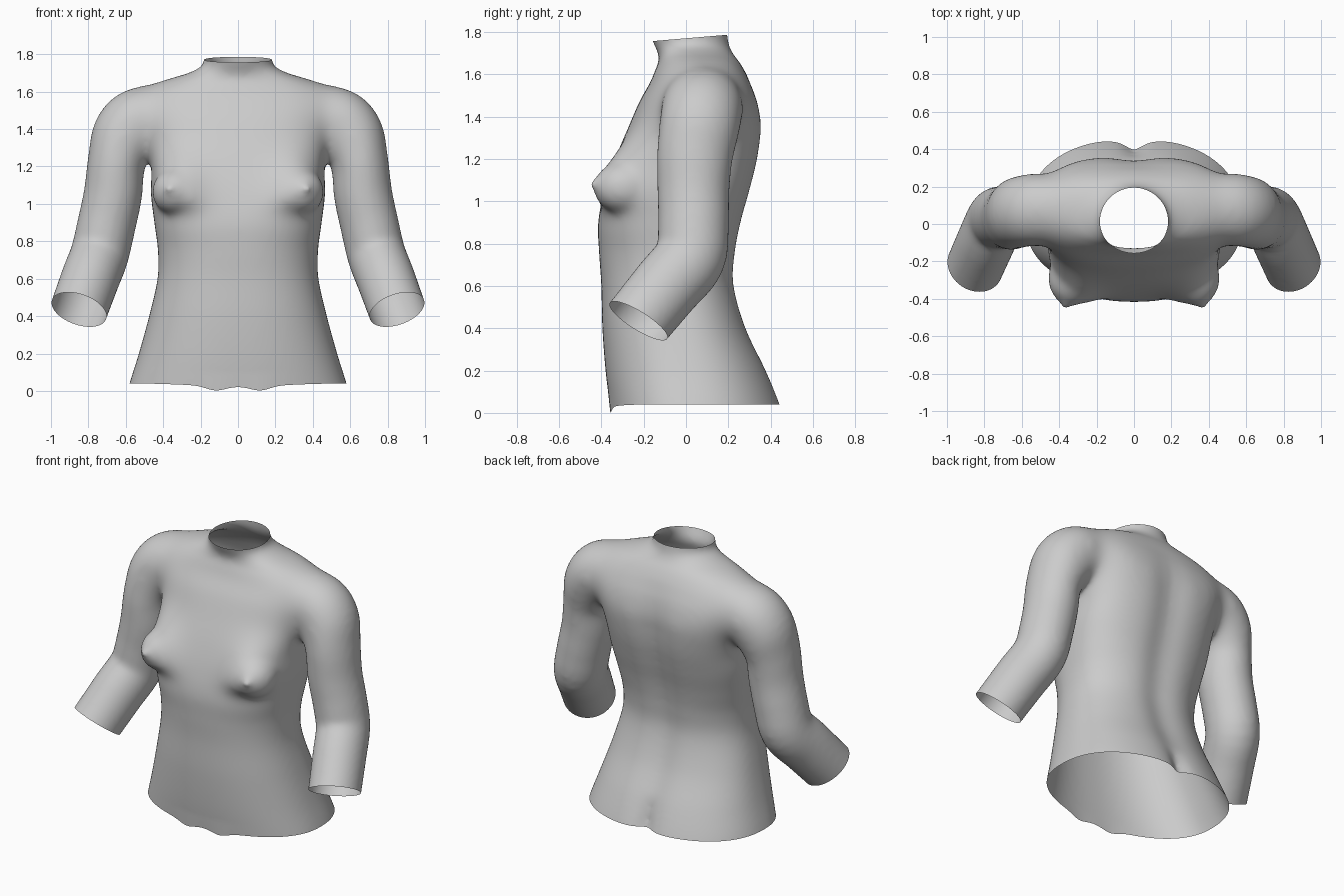
import bpy, bmesh
from math import cos, sin, pi, exp, copysign
from mathutils import Vector

if "Cube" in bpy.data.objects:
    bpy.data.objects.remove(bpy.data.objects["Cube"])


def spline(rows, steps):
    """Catmull-Rom interpolation through a table of equal-length rows."""
    out = []
    for i in range(len(rows) - 1):
        p0, p1, p2 = rows[max(i - 1, 0)], rows[i], rows[i + 1]
        p3 = rows[min(i + 2, len(rows) - 1)]
        for s in range(steps):
            t = s / steps
            out.append([0.5 * (2 * b + (c - a) * t + (2 * a - 5 * b + 4 * c - d) * t * t
                               + (3 * b - a - 3 * c + d) * t ** 3)
                        for a, b, c, d in zip(p0, p1, p2, p3)])
    return out + [list(rows[-1])]


def loft(bm, rings):
    """Closed skin through rings of points."""
    vs = [[bm.verts.new(p) for p in r] for r in rings]
    n = len(vs[0])
    for a, b in zip(vs, vs[1:]):
        for i in range(n):
            bm.faces.new((a[i], a[(i + 1) % n], b[(i + 1) % n], b[i]))
    bm.faces.new(vs[0])
    bm.faces.new(vs[-1])


bm = bmesh.new()

# Torso sections: z, half width, front y, back y, side y, roundness
torso = [
    (-.08, .61, -.34, .49, .02, 2.3), (.04, .58, -.36, .455, .02, 2.3),
    (.2, .53, -.38, .39, .0, 2.3), (.4, .475, -.395, .295, -.03, 2.3),
    (.6, .43, -.40, .24, -.06, 2.3), (.75, .428, -.41, .245, -.06, 2.3),
    (.9, .447, -.415, .27, -.05, 2.5), (1.05, .465, -.385, .31, -.02, 2.6),
    (1.2, .465, -.335, .345, .02, 2.7), (1.35, .50, -.272, .36, .05, 2.5),
    (1.47, .56, -.22, .34, .07, 2.4), (1.56, .57, -.17, .305, .075, 2.3),
    (1.62, .51, -.145, .275, .08, 2.1), (1.66, .41, -.13, .25, .075, 2),
    (1.70, .265, -.132, .22, .05, 2), (1.75, .185, -.155, .20, .02, 2),
    (1.84, .19, -.19, .19, .0, 2)]
rings = []
for z, hw, yf, yb, yc, n in spline(torso, 6):
    ring = []
    for i in range(128):
        a = 2 * pi * i / 128
        c, s = cos(a), sin(a)
        # squarer across the shoulder blades
        m = n + (.5 * exp(-((z - 1.4) / .15) ** 2) if s > 0 else 0)
        x = hw * copysign(abs(c) ** (2 / m), c)
        d = yb - yc if s > 0 else yc - yf
        y = yc + d * copysign(abs(s) ** (2 / m), s)
        if s > 0:   # spine groove and cleft
            fade = min(1, max(0, (1.6 - z) / .3))
            y -= .028 * fade * exp(-(x / .11) ** 2)
            y -= .035 * min(1, max(0, (.22 - z) / .15)) * exp(-(x / .045) ** 2)
        else:       # chest swelling down to the bust
            dz = z - 1.08
            f = exp(-(dz / .17) ** 2) if dz > 0 else exp(-abs(dz / .11) ** 3)
            y -= .105 * f * exp(-((abs(x) - .34) / .14) ** 2) * min(1, -s * 2.5)
        ring.append((x, y, z))
    rings.append(ring)
loft(bm, rings)

# Arm path: centre x, y, z, side radius, depth radius
arm = [
    (.38, .08, 1.52, .12, .14), (.51, .08, 1.465, .175, .195),
    (.60, .065, 1.365, .18, .195), (.65, .042, 1.22, .154, .18),
    (.669, .035, 1.05, .156, .17), (.705, .035, .88, .156, .167),
    (.74, .018, .73, .156, .167), (.79, -.09, .60, .156, .165),
    (.85, -.225, .435, .154, .16), (.89, -.315, .325, .154, .16)]
path = spline(arm, 4)
for side in (1, -1):
    rings = []
    for k, (x, y, z, ra, rb) in enumerate(path):
        t = (Vector(path[min(k + 1, len(path) - 1)][:3])
             - Vector(path[max(k - 1, 0)][:3])).normalized()
        u = Vector((1, 0, 0))
        u = (u - t * u.dot(t)).normalized()
        v = t.cross(u)
        ring = []
        for i in range(48):
            a = 2 * pi * i / 48
            p = Vector((x, y, z)) + u * ra * cos(a) + v * rb * sin(a)
            ring.append((p.x * side, p.y, p.z))
        rings.append(ring)
    loft(bm, rings)

    # Bust: rounded core with a small tip
    for loc, r in (((.335, -.29, 1.065), (.125, .148, .125)),
                   ((.365, -.42, 1.08), (.03, .042, .03))):
        ball = bmesh.ops.create_uvsphere(bm, u_segments=40, v_segments=24, radius=1)["verts"]
        for w in ball:
            w.co = (side * (loc[0] + w.co.x * r[0]), loc[1] + w.co.y * r[1],
                    loc[2] + w.co.z * r[2])

bmesh.ops.recalc_face_normals(bm, faces=bm.faces)
me = bpy.data.meshes.new("torso")
bm.to_mesh(me)
bm.free()
body = bpy.data.objects.new("torso_with_arms", me)
bpy.context.collection.objects.link(body)
bpy.context.view_layer.objects.active = body
body.select_set(True)

# Fuse the parts into one soft skin
m = body.modifiers.new("fuse", 'REMESH')
m.mode = 'VOXEL'
m.voxel_size = .016
bpy.ops.object.modifier_apply(modifier="fuse")


def soften(name, weight, iterations):
    g = body.vertex_groups.new(name=name)
    for v in body.data.vertices:
        w = weight(v.co)
        if w > .01:
            g.add([v.index], w, 'REPLACE')
    m = body.modifiers.new(name, 'SMOOTH')
    m.factor, m.iterations, m.vertex_group = .5, iterations, name
    bpy.ops.object.modifier_apply(modifier=name)


soften("shoulder_blend", lambda c: min(1, max(0, (c.z - 1.2) / .15))
       * exp(-((abs(c.x) - .5) / .17) ** 4), 90)
soften("bust_blend", lambda c: exp(-((c.z - 1.12) / .22) ** 4) if c.y < -.15 else 0, 14)
soften("all_over", lambda c: 1, 8)

# Open the hem, neck and sleeves
bm = bmesh.new()
bm.from_mesh(body.data)


def cut(co, no, keep=lambda c: True):
    faces = [f for f in bm.faces if keep(f.calc_center_median())]
    edges = {e for f in faces for e in f.edges}
    verts = {v for f in faces for v in f.verts}
    bmesh.ops.bisect_plane(bm, geom=faces + list(edges) + list(verts), dist=1e-5,
                           plane_co=co, plane_no=no, clear_outer=True)


cut((0, 0, .04), (0, 0, -1))
cut((0, 0, 1.77), (0, -.03, .355))
for side in (1, -1):
    cut((side * .85, -.225, .435), (side * .11, -.2, -.32),
        lambda c: c.x * side > .6 and c.z < .62)

# Wavy front hem
for v in bm.verts:
    if v.co.z < .1 and v.co.y < -.15:
        w = (.1 - v.co.z) / .06 * min(1, (-.15 - v.co.y) / .12)
        x = abs(v.co.x)
        v.co.z -= w * (.022 * exp(-((x - .12) / .07) ** 2) + .018 * exp(-(x / .3) ** 2))
bm.to_mesh(body.data)
bm.free()
for p in body.data.polygons:
    p.use_smooth = True
